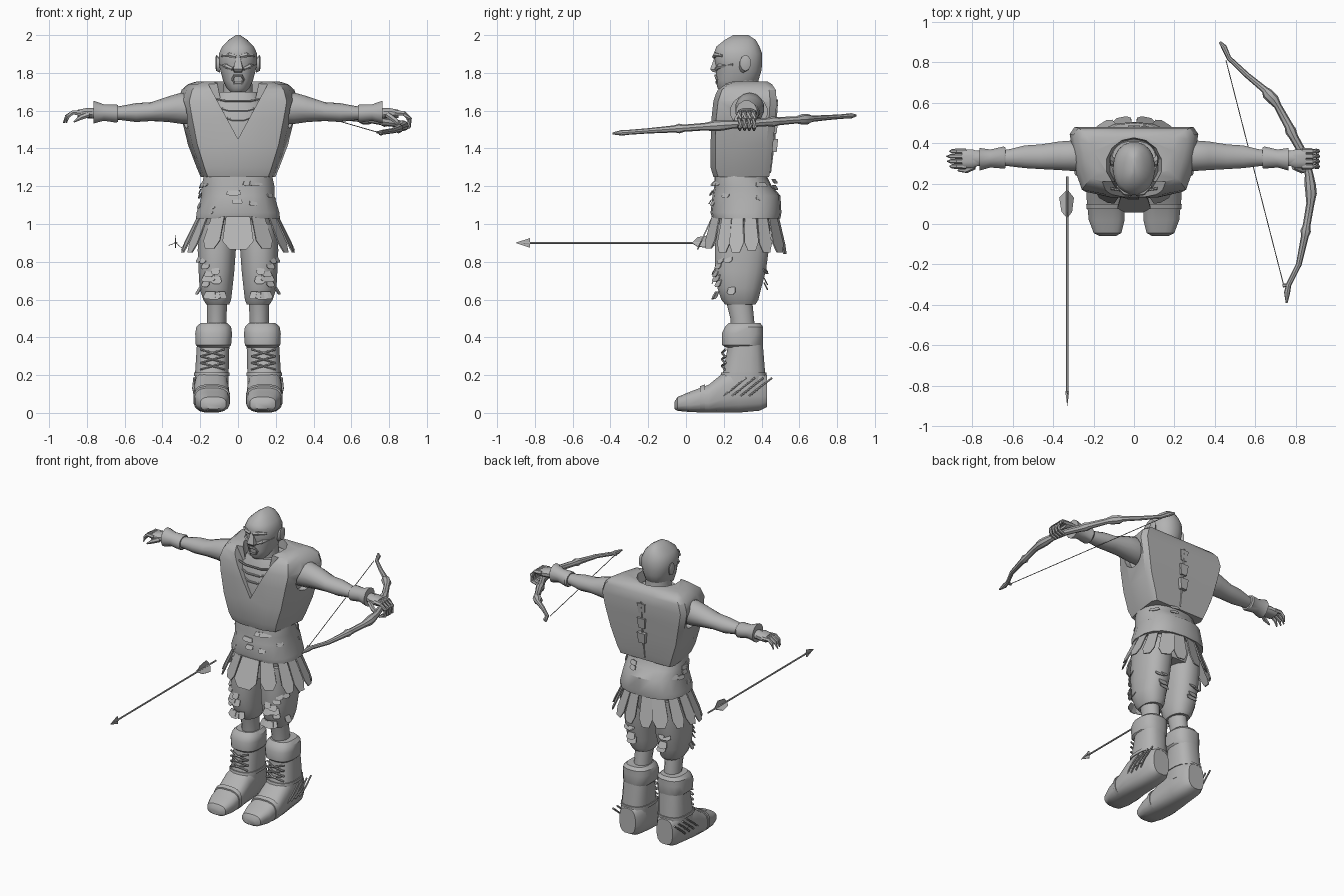
import bpy, bmesh, math, random
from mathutils import Vector
random.seed(4)
grey = bpy.data.materials.new("plain grey")
grey.diffuse_color = (0.45, 0.45, 0.45, 1)


def skin(name, rings, mirror=False):
    """Join equal-sized point rings into a capped solid."""
    bm = bmesh.new()
    vs = [[bm.verts.new(p) for p in r] for r in rings]
    n = len(rings[0])
    for a, b in zip(vs, vs[1:]):
        for i in range(n):
            j = (i + 1) % n
            bm.faces.new((a[i], a[j], b[j], b[i]))
    bm.faces.new(vs[0][::-1])
    bm.faces.new(vs[-1])
    bmesh.ops.recalc_face_normals(bm, faces=bm.faces)
    me = bpy.data.meshes.new(name)
    bm.to_mesh(me)
    bm.free()
    me.materials.append(grey)
    ob = bpy.data.objects.new(name, me)
    bpy.context.collection.objects.link(ob)
    if mirror:
        ob.modifiers.new("mirror", 'MIRROR')
    return ob


def oval(axis, t, a0, a1, b0, b1, n=16, p=1.0):
    """Rounded ring across an axis; p below 1 makes it boxier."""
    pts = []
    for i in range(n):
        w = 2 * math.pi * (i + .5) / n
        c, s = math.cos(w), math.sin(w)
        a = (a0 + a1) / 2 + (a1 - a0) / 2 * math.copysign(abs(c) ** p, c)
        b = (b0 + b1) / 2 + (b1 - b0) / 2 * math.copysign(abs(s) ** p, s)
        pts.append({'x': (t, a, b), 'y': (a, t, b), 'z': (a, b, t)}[axis])
    return pts


def loft(name, axis, rows, n=16, p=1.0, mirror=False):
    return skin(name, [oval(axis, *r, n, p) for r in rows], mirror)


def tube(name, pts, radii, n=8, mirror=False):
    pts = [Vector(p) for p in pts]
    if not isinstance(radii, (list, tuple)):
        radii = [radii] * len(pts)
    rings = []
    for i, (p, r) in enumerate(zip(pts, radii)):
        d = (pts[min(i + 1, len(pts) - 1)] - pts[max(i - 1, 0)]).normalized()
        ref = Vector((0, 0, 1)) if abs(d.z) < .85 else Vector((0, 1, 0))
        u = d.cross(ref).normalized()
        v = d.cross(u)
        rings.append([p + r * (u * math.cos(k * 2 * math.pi / n) + v * math.sin(k * 2 * math.pi / n))
                      for k in range(n)])
    return skin(name, rings, mirror)


def plate(name, deg, centre, r0, r1, z0, z1, w, th=.008, mirror=True):
    """Hanging flap placed around an ellipse, from z0 (top) to z1."""
    a = math.radians(deg)
    out = Vector((math.cos(a), math.sin(a), 0))
    side = Vector((-out.y, out.x, 0))
    rings = []
    for s, k in ((0, .85), (.75, 1.1), (1, .6)):
        c = Vector((centre[0] + out.x * (r0[0] + (r1[0] - r0[0]) * s),
                    centre[1] + out.y * (r0[1] + (r1[1] - r0[1]) * s), z0 + (z1 - z0) * s))
        rings.append([c + side * w / 2 * k * i + out * th * j
                      for i, j in ((-1, 0), (1, 0), (1, 1), (-1, 1))])
    return skin(name, rings, mirror)


def cut(ob, cutter):
    cutter.hide_render = True
    cutter.hide_viewport = True
    cutter.display_type = 'WIRE'
    m = ob.modifiers.new("cut", 'BOOLEAN')
    m.operation, m.object = 'DIFFERENCE', cutter


# head, face and neck
loft("head", 'z', [(1.70, -.04, .04, .185, .27), (1.72, -.06, .06, .165, .34), (1.76, -.08, .08, .16, .385),
                   (1.81, -.094, .094, .158, .40), (1.85, -.103, .103, .155, .405), (1.90, -.103, .103, .145, .405),
                   (1.94, -.085, .085, .16, .39), (1.975, -.05, .05, .205, .37), (2.0, -.012, .012, .25, .33)], 20, .9)
loft("neck", 'z', [(1.60, -.10, .10, .19, .41), (1.68, -.08, .08, .21, .385), (1.78, -.075, .075, .21, .385)])
skin("nose", [[(-.012, .15, 1.88), (.012, .15, 1.88), (.01, .165, 1.88), (-.01, .165, 1.88)],
              [(-.025, .128, 1.82), (.025, .128, 1.82), (.03, .17, 1.815), (-.03, .17, 1.815)],
              [(-.018, .14, 1.805), (.018, .14, 1.805), (.02, .17, 1.80), (-.02, .17, 1.80)]])
tube("brow", [(.01, .15, 1.885), (.045, .155, 1.895), (.085, .19, 1.89)], [.012, .014, .008], 6, True)
tube("cheekbone", [(.03, .16, 1.82), (.06, .175, 1.835), (.095, .25, 1.845)], [.01, .014, .008], 6, True)
tube("mouth", [(-.03, .165, 1.765), (-.02, .155, 1.785), (.02, .155, 1.785), (.03, .165, 1.765),
               (.02, .163, 1.745), (-.02, .163, 1.745), (-.03, .165, 1.765)], .007, 6)
loft("ear", 'x', [(.095, .28, .325, 1.80, 1.88), (.115, .285, .345, 1.81, 1.895), (.12, .30, .335, 1.83, 1.88)], 10, 1, True)

# bare chest inside the neckline, with stepped folds
loft("chest", 'z', [(1.35, -.15, .15, .15, .42), (1.5, -.16, .16, .155, .43), (1.62, -.16, .16, .165, .43),
                    (1.70, -.11, .11, .20, .41)], 20, .8)
for i in range(3):
    z, w = 1.55 + i * .05, .06 + i * .028
    tube("chest_fold", [(-w, .168 + i * .004, z + .012), (-w / 2, .158 + i * .004, z), (w / 2, .158 + i * .004, z),
                        (w, .168 + i * .004, z + .012)], .006, 6)


# angular armour vest with neckline and armholes cut away
def vest_ring(z, rx, yf, yb):
    half = [(.45 * rx, yf), (.86 * rx, yf + .025), (.97 * rx, yf + .12), (1.06 * rx, yb - .035), (.98 * rx, yb), (.3 * rx, yb)]
    return [(x, y, z) for x, y in half] + [(-x, y, z) for x, y in half[::-1]]


vest = skin("armour_vest", [vest_ring(*r) for r in [
    (1.25, .187, .145, .44), (1.30, .207, .13, .45), (1.42, .25, .13, .46), (1.56, .282, .135, .475),
    (1.65, .30, .145, .48), (1.71, .282, .165, .475), (1.74, .25, .20, .455), (1.755, .205, .24, .43)]])
cut(vest, skin("neckline_cutter", [[(-.19, y, 1.80), (0, y, 1.45), (.19, y, 1.80)] for y in (0, .21)]))
cut(vest, loft("collar_cutter", 'z', [(1.67, -.12, .12, .16, .42), (1.8, -.15, .15, .15, .43)], 14))
for s in (1, -1):
    cut(vest, loft("armhole_cutter", 'x', [(.23 * s, .235, .43, 1.505, 1.685), (.42 * s, .235, .43, 1.505, 1.685)], 14))
for z in (1.38, 1.48, 1.58):
    skin("spine_plate", [[(-.022, y, z), (.022, y, z), (.03, y + .008, z + .07), (-.03, y + .008, z + .07)]
                         for y in (.45, .48)])
tube("spine_cord", [(0, .445, 1.27), (0, .468, 1.45), (0, .483, 1.66)], .006, 6)

# waist and belt
loft("waist_wrap", 'z', [(1.03, -.225, .225, .14, .50), (1.06, -.222, .222, .13, .505), (1.15, -.195, .195, .14, .50),
                         (1.20, -.195, .195, .15, .455), (1.27, -.18, .18, .15, .42), (1.32, -.17, .17, .16, .42)], 18, .8)
loft("hips", 'z', [(.90, -.17, .17, .17, .43), (1.04, -.20, .20, .15, .46)], 16, .8)
for i in range(22):
    z = random.uniform(1.07, 1.24)
    f = (1.27 - z) * .12
    plate("wrap_scrap", random.uniform(0, 360), (0, .31), (.185 + f, .155 + f), (.195 + f, .17 + f), z, z - .025,
          random.uniform(.04, .08), .005, False)

# skirt flaps
plate("front_flap", -90, (0, .31), (.2, .165), (.2, .245), 1.04, .865, .15, .008, False)
for deg, w, low in ((-60, .09, .87), (-32, .07, .85), (-12, .07, .85), (10, .07, .86), (32, .07, .85),
                    (58, .09, .85), (78, .08, .84)):
    plate("skirt_flap", deg, (0, .31), (.205, .17), (.295, .215), 1.04, low, w)

# trousers with ragged scraps, shins
loft("trouser_leg", 'z', [(.575, .045, .17, .205, .37), (.60, .035, .185, .185, .385), (.66, .028, .205, .165, .40),
                          (.75, .018, .21, .15, .425), (.86, .01, .215, .15, .44), (1.0, .005, .21, .155, .45)], 16, .85, True)
for i in range(16):
    z = random.uniform(.63, .84)
    plate("trouser_scrap", random.uniform(-120, 100), (.115, .285), (.085, .125), (.108, .145), z, z - .04,
          random.uniform(.04, .07), .005)
loft("shin", 'z', [(.40, .06, .165, .24, .37), (.50, .06, .165, .235, .36), (.60, .055, .165, .21, .35)], 14, 1, True)

# boots
loft("boot_foot", 'y', [(-.06, .09, .17, .02, .06), (-.045, .062, .20, .01, .085), (.02, .045, .225, .004, .112),
                        (.12, .045, .235, 0, .15), (.20, .048, .235, 0, .215), (.28, .05, .225, 0, .25),
                        (.39, .055, .22, .01, .24), (.43, .08, .20, .03, .20)], 16, .7, True)
loft("boot_shaft", 'z', [(.12, .05, .23, .16, .425), (.22, .048, .228, .195, .42), (.34, .045, .22, .218, .41),
                         (.46, .045, .215, .215, .405)], 16, .75, True)
loft("boot_cuff", 'z', [(.345, .05, .21, .21, .405), (.36, .035, .225, .19, .41), (.42, .03, .228, .188, .41),
                        (.455, .035, .222, .205, .41), (.475, .055, .20, .225, .395)], 16, .75, True)
loft("toe_strap", 'y', [(.075, .041, .235, .002, .142), (.10, .04, .238, .002, .152)], 16, .7, True)
loft("ankle_strap", 'z', [(.195, .043, .234, .18, .427), (.215, .043, .234, .185, .427)], 16, .75, True)
for i in range(3):
    z = .23 + i * .035
    for s in (1, -1):
        tube("boot_lace", [(.135 - .065 * s, .205, z), (.135, .19, z + .018), (.135 + .065 * s, .21, z + .036)], .006, 6, True)
for i in range(4):
    y = .20 + i * .045
    tube("boot_side_strap", [(.228, y, .09), (.237, y + .05, .13), (.231, y + .12, .185)], .006, 6, True)

# arms and wrist guards
loft("arm", 'x', [(.22, .26, .41, 1.53, 1.68), (.30, .26, .415, 1.53, 1.695), (.37, .265, .41, 1.54, 1.675),
                  (.46, .27, .395, 1.545, 1.645), (.54, .275, .39, 1.54, 1.64), (.62, .285, .37, 1.55, 1.625),
                  (.70, .29, .36, 1.555, 1.615), (.80, .285, .365, 1.56, 1.615)], 14, 1, True)
loft("wrist_guard", 'x', [(.635, .275, .38, 1.54, 1.63), (.645, .272, .385, 1.535, 1.635),
                          (.71, .278, .37, 1.545, 1.635), (.765, .262, .378, 1.53, 1.655)], 12, 1, True)
loft("palm", 'x', [(.75, .295, .355, 1.565, 1.61), (.80, .275, .37, 1.56, 1.615), (.85, .275, .37, 1.56, 1.605)], 12, .8, True)

# open hand, and hand gripping the bow
for i in range(4):
    y = .285 + i * .025
    e = (0, .012, .015, 0)[i]
    tube("open_finger", [(-.83, y, 1.588), (-.875, y, 1.59), (-.90 - e / 2, y, 1.57), (-.91 - e, y, 1.535)],
         [.014, .013, .011, .004], 6)
    tube("grip_finger", [(.83, y, 1.59), (.88, y, 1.585), (.907, y, 1.555), (.905, y, 1.515), (.865, y, 1.50)],
         [.015, .015, .014, .013, .008], 6)
tube("open_thumb", [(-.79, .285, 1.58), (-.83, .265, 1.565), (-.87, .265, 1.54)], [.016, .014, .005], 6)
tube("grip_thumb", [(.79, .285, 1.58), (.83, .265, 1.55), (.87, .27, 1.51)], [.016, .015, .009], 6)


# bow with knotted limbs, and its string
def bow_z(y):
    return 1.508 + .074 * y


bow = [(.425, .90, .006), (.445, .875, .014), (.47, .82, .012), (.56, .735, .014), (.645, .665, .017), (.66, .645, .028),
       (.69, .615, .028), (.71, .585, .019), (.765, .485, .022), (.775, .46, .028), (.79, .43, .022), (.835, .35, .021),
       (.865, .25, .021), (.872, .19, .028), (.876, .15, .028), (.872, .10, .02), (.853, -.01, .019), (.849, -.035, .026),
       (.845, -.06, .019), (.815, -.20, .014), (.765, -.30, .013), (.757, -.34, .015), (.755, -.39, .005)]
tube("bow", [(x, y, bow_z(y)) for x, y, r in bow], [r for x, y, r in bow], 8)
tube("bow_string", [(.455, .81, bow_z(.81)), (.74, -.30, bow_z(-.30))], .0025, 5)
tube("string_knot", [(.735, -.305, bow_z(-.3)), (.77, -.30, bow_z(-.3))], .009, 6)

# arrow at the hip
tube("arrow_shaft", [(-.33, -.86, .90), (-.33, .235, .90)], .0055, 6)
for w, h in ((.003, .026), (.010, .003)):
    skin("arrow_head", [[(-.33 + w * a * k, y, .90 + h * b * k) for a, b in ((-1, -1), (1, -1), (1, 1), (-1, 1))]
                        for y, k in ((-.90, .05), (-.825, 1), (-.84, .3))])
for deg in (90, 200, 320):
    a = math.radians(deg)
    d, t = Vector((math.cos(a), 0, math.sin(a))), Vector((-math.sin(a), 0, math.cos(a))) * .0015
    prof = [(.03, 0), (.06, .03), (.13, .042), (.17, 0)]
    skin("arrow_feather", [[Vector((-.33, y, .90)) + d * r + t * s for y, r in prof] for s in (-1, 1)])

# smooth shading with sharp creases
for ob in bpy.data.objects:
    ob.select_set(not ob.hide_render)
bpy.context.view_layer.objects.active = vest
bpy.ops.object.shade_smooth_by_angle(angle=math.radians(35))
